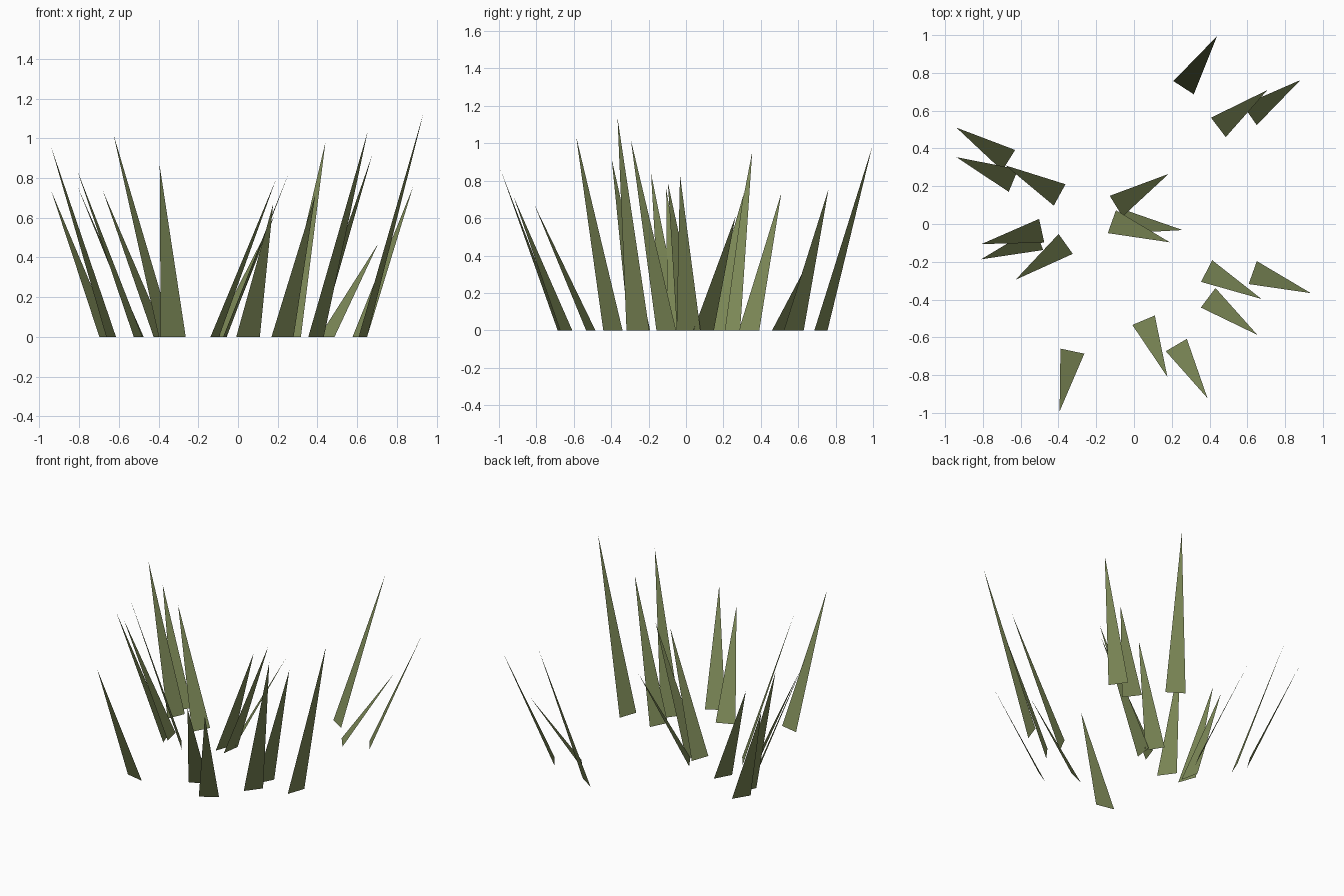
import bpy, math
from mathutils import Vector

# Every blade is one flat triangle with the same base width and lean
WIDTH = 0.129
REACH = 0.326

grass = bpy.data.materials.new("olive_green")
grass.diffuse_color = (0.205, 0.250, 0.096, 1)

# tip x, tip y, tip height, lean heading in degrees
BLADES = [
    # back right clump
    (0.44, 0.995, 0.98, 57), (0.706, 0.709, 0.47, 37.3), (0.881, 0.762, 0.755, 34.7),
    # back left clump
    (-0.94, 0.51, 0.735, 148), (-0.94, 0.354, 0.955, 157.6), (-0.68, 0.31, 0.735, 151.4),
    # left clump
    (-0.807, -0.106, 0.755, 192.4), (-0.81, -0.187, 0.84, 199.7), (-0.627, -0.295, 1.02, 215.5),
    # middle clump
    (0.183, 0.265, 0.61, 31.6), (0.257, -0.032, 0.83, -8), (0.19, -0.097, 0.79, -19.6),
    # right clump
    (0.675, -0.397, 0.915, -27), (0.936, -0.366, 1.135, -19.5), (0.653, -0.587, 1.035, -37),
    # front blades
    (0.177, -0.81, 0.67, -67.2), (0.389, -0.922, 0.715, -59.6), (-0.394, -0.992, 0.86, -102),
]


def blade(index, x, y, height, heading):
    a = math.radians(heading)
    lean = Vector((math.cos(a), math.sin(a), 0))
    side = Vector((-lean.y, lean.x, 0)) * WIDTH / 2
    foot = Vector((x, y, 0)) - lean * REACH
    mesh = bpy.data.meshes.new("grass_blade")
    # wound so the face looks up, away from the lean
    mesh.from_pydata([foot + side, foot - side, Vector((x, y, height))], [], [(0, 1, 2)])
    mesh.update()
    if mesh.polygons[0].normal.z < 0:
        mesh.flip_normals()
    mesh.materials.append(grass)
    obj = bpy.data.objects.new(f"grass_blade_{index:02d}", mesh)
    bpy.context.collection.objects.link(obj)


for i, b in enumerate(BLADES, 1):
    blade(i, *b)
